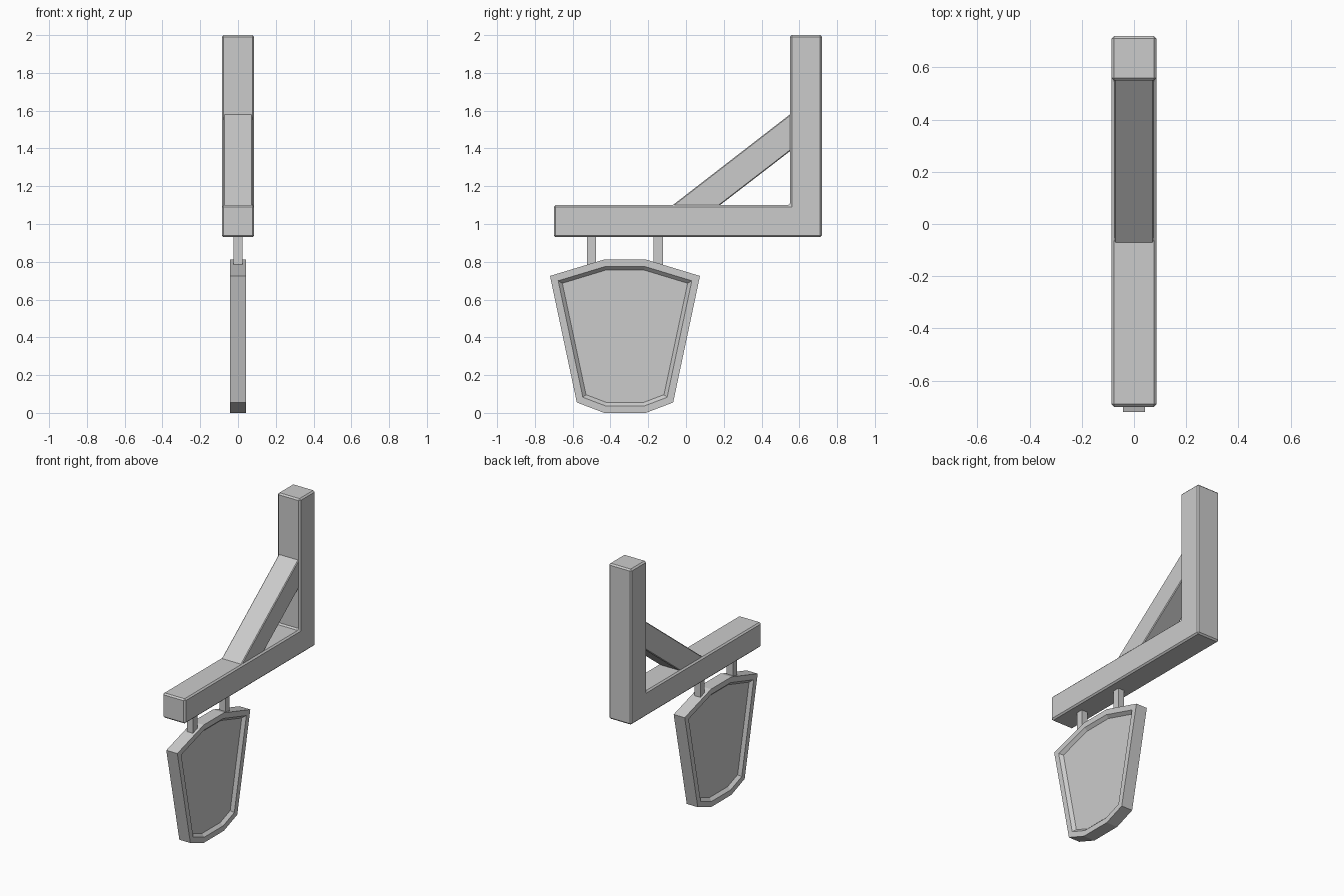
import bpy, bmesh

if "Cube" in bpy.data.objects:
    bpy.data.objects.remove(bpy.data.objects["Cube"])


def slab(name, outline, half, bevel=0.0, rim=None):
    """Extrude a (y, z) outline symmetrically across x."""
    bm = bmesh.new()
    a = [bm.verts.new((-half, y, z)) for y, z in outline]
    b = [bm.verts.new((half, y, z)) for y, z in outline]
    caps = [bm.faces.new(a), bm.faces.new(b)]
    n = len(outline)
    for i in range(n):
        j = (i + 1) % n
        bm.faces.new((a[i], a[j], b[j], b[i]))
    bmesh.ops.recalc_face_normals(bm, faces=bm.faces[:])
    if rim:
        width, slope, depth = rim
        for cap in caps:
            bmesh.ops.inset_individual(bm, faces=[cap], thickness=width, use_even_offset=True)
            bmesh.ops.inset_individual(bm, faces=[cap], thickness=slope, depth=-depth,
                                       use_even_offset=True)
    me = bpy.data.meshes.new(name)
    bm.to_mesh(me)
    bm.free()
    ob = bpy.data.objects.new(name, me)
    bpy.context.collection.objects.link(ob)
    if bevel:
        m = ob.modifiers.new("chamfer", 'BEVEL')
        m.width = bevel
        m.segments = 1
        m.limit_method = 'ANGLE'
    return ob


# L-shaped wall post and arm
slab("post_and_arm", [(-0.70, 0.93), (0.72, 0.93), (0.72, 2.0), (0.55, 2.0),
                      (0.55, 1.10), (-0.70, 1.10)], 0.086, 0.01)

# Diagonal brace, ends buried in the post and arm
slab("brace", [(-0.109, 1.07), (0.141, 1.07), (0.589, 1.415), (0.589, 1.61)], 0.076, 0.005)

# Hangers between arm and board
for side, y in (("front", -0.50), ("back", -0.147)):
    slab(side + "_hanger", [(y - 0.024, 0.77), (y + 0.024, 0.77),
                            (y + 0.024, 0.95), (y - 0.024, 0.95)], 0.023)

# Sign board with a raised rim on both faces, mirrored half profile
mid = -0.323
half_profile = [(0.11, 0.0), (0.255, 0.055), (0.397, 0.725), (0.11, 0.812)]
outline = [(mid + d, z) for d, z in half_profile]
outline += [(mid - d, z) for d, z in reversed(half_profile)]
slab("sign_board", outline, 0.042, rim=(0.037, 0.019, 0.02))
